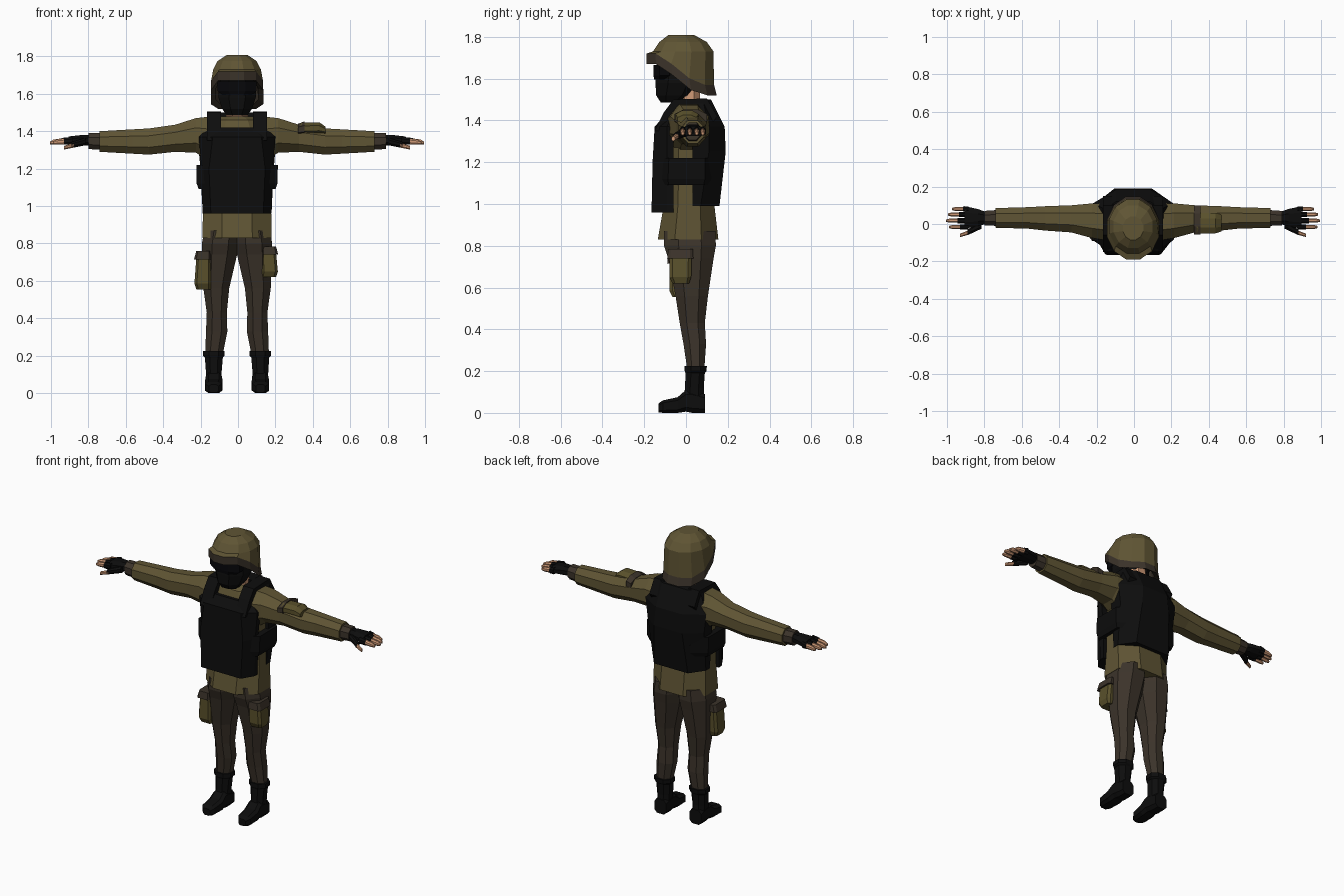
import bpy, bmesh, math

cube = bpy.data.objects.get("Cube")
if cube:
    bpy.data.objects.remove(cube, do_unlink=True)

CENTRE = -0.005


def make_material(name, colour):
    mat = bpy.data.materials.new(name)
    mat.use_nodes = True
    mat.diffuse_color = (*colour, 1)
    mat.node_tree.nodes["Principled BSDF"].inputs["Base Color"].default_value = (*colour, 1)
    return mat


olive = make_material("olive_cloth", (.115, .09, .034))
pouch_olive = make_material("pouch_olive", (.1, .08, .024))
brown = make_material("dark_brown_cloth", (.044, .033, .023))
black = make_material("black_gear", (.004, .004, .004))
glass = make_material("goggle_black", (.002, .002, .003))
skin = make_material("skin", (.62, .32, .18))


def loft(name, rings, materials, side=1, rule=None):
    """Join rings of points into a closed solid; side -1 mirrors it."""
    bm = bmesh.new()
    loops = [[bm.verts.new((CENTRE + side * x, y, z)) for x, y, z in r] for r in rings]
    for i, (low, high) in enumerate(zip(loops, loops[1:])):
        for j in range(len(low)):
            k = (j + 1) % len(low)
            face = bm.faces.new((low[j], low[k], high[k], high[j]))
            face.material_index = rule(i) if rule else 0
    bm.faces.new(loops[0][::-1]).material_index = rule(0) if rule else 0
    bm.faces.new(loops[-1]).material_index = rule(len(loops)) if rule else 0
    bmesh.ops.recalc_face_normals(bm, faces=bm.faces)
    mesh = bpy.data.meshes.new(name)
    bm.to_mesh(mesh)
    bm.free()
    for mat in materials:
        mesh.materials.append(mat)
    obj = bpy.data.objects.new(name, mesh)
    bpy.context.collection.objects.link(obj)
    return obj


def tube(name, axis, rows, mat, side=1, chamfer=.28):
    """Chamfered box sections; each row is position, a-min, a-max, b-min, b-max."""
    place = {"x": lambda t, a, b: (t, a, b),
             "y": lambda t, a, b: (a, t, b),
             "z": lambda t, a, b: (a, b, t)}[axis]
    rings = []
    for t, a, A, b, B in rows:
        p, q = (A - a) * chamfer, (B - b) * chamfer
        outline = [(a + p, b), (A - p, b), (A, b + q), (A, B - q),
                   (A - p, B), (a + p, B), (a, B - q), (a, b + q)]
        rings.append([place(t, u, v) for u, v in outline])
    return loft(name, rings, [mat], side)


def plate(name, rows, back_y, mat):
    """Body armour shell; rows are height, outer half width, outer y, inner half width, inner y."""
    rings = [[(-w, back_y, z), (-w, yo, z), (-v, yi, z), (v, yi, z), (w, yo, z), (w, back_y, z)]
             for z, w, yo, v, yi in rows]
    return loft(name, rings, [mat])


# Jacket and neck
tube("jacket", "z", [(.83, -.185, .185, -.135, .155), (1, -.182, .182, -.105, .135),
                     (1.2, -.18, .18, -.1, .13), (1.38, -.18, .18, -.1, .13),
                     (1.46, -.13, .13, -.07, .11), (1.48, -.08, .08, -.04, .09)], olive)
tube("neck", "z", [(1.42, -.06, .06, -.04, .07), (1.6, -.055, .055, -.03, .065)], skin)

# Armoured vest
plate("vest_front", [(.96, .185, -.09, .14, -.165), (1.2, .19, -.09, .15, -.16),
                     (1.37, .205, -.09, .13, -.15), (1.42, .15, -.07, .08, -.105)], -.06, black)
plate("vest_back", [(.99, .185, .07, .12, .16), (1.25, .2, .11, .1, .19),
                    (1.37, .215, .11, .09, .185), (1.5, .15, .08, .09, .12)], .03, black)
tube("vest_waistband", "z", [(1.09, -.205, .205, -.14, .14), (1.12, -.216, .216, -.145, .15),
                             (1.22, -.218, .218, -.14, .15)], black, chamfer=.2)
strap_outline = [(-.15, 1.35), (-.105, 1.44), (-.06, 1.5), (.1, 1.505), (.15, 1.42), (.1, 1.35)]

# Parts found on both sides
for side, word in ((1, "left_"), (-1, "right_")):
    loft(word + "vest_strap", [[(x, y, z) for y, z in strap_outline] for x in (.085, .16)],
         [black], side)

    # Sleeve, cuff and half-finger glove
    tube(word + "sleeve", "x", [(.13, -.09, .11, 1.23, 1.48), (.22, -.075, .11, 1.285, 1.47),
                                (.33, -.045, .1, 1.29, 1.435), (.47, -.035, .095, 1.275, 1.415),
                                (.56, -.025, .09, 1.28, 1.41), (.735, -.02, .085, 1.29, 1.4)],
         olive, side)
    tube(word + "cuff", "x", [(.72, -.01, .075, 1.3, 1.39), (.795, -.008, .07, 1.305, 1.39)],
         brown, side)
    tube(word + "glove", "x", [(.78, .002, .062, 1.325, 1.378), (.83, -.012, .08, 1.325, 1.38),
                               (.9, -.025, .095, 1.325, 1.372)], black, side)
    for finger, y, tip in (("index", -.016, .985), ("middle", .018, 1),
                           ("ring", .051, .99), ("little", .08, .968)):
        tube(word + finger + "_glove", "x", [(.88, y - .014, y + .014, 1.328, 1.37),
                                            (tip - .06, y - .014, y + .014, 1.328, 1.364)],
             black, side)
        tube(word + finger + "_finger", "x", [(tip - .065, y - .011, y + .011, 1.33, 1.362),
                                             (tip - .02, y - .011, y + .011, 1.328, 1.356),
                                             (tip, y - .006, y + .006, 1.33, 1.345)], skin, side)
    tube(word + "thumb_glove", "x", [(.81, -.025, .02, 1.325, 1.365),
                                    (.885, -.06, -.03, 1.31, 1.342)], black, side)
    tube(word + "thumb", "x", [(.875, -.056, -.032, 1.312, 1.338),
                               (.925, -.07, -.052, 1.302, 1.322)], skin, side)

    # Trouser leg
    tube(word + "trouser_leg", "z", [(.215, .075, .17, .005, .088), (.33, .052, .166, -.012, .096),
                                     (.43, .055, .162, -.03, .09), (.56, .042, .18, -.05, .105),
                                     (.74, .0, .188, -.085, .132), (.8, -.01, .188, -.105, .143),
                                     (.87, -.01, .175, -.105, .14)], brown, side)

    # Boot
    tube(word + "boot_foot", "y", [(-.132, .1, .15, .003, .045), (-.11, .084, .17, 0, .06),
                                   (-.04, .078, .172, 0, .075), (0, .08, .168, .006, .11),
                                   (.03, .08, .168, 0, .11), (.09, .084, .165, 0, .09)],
         black, side, .2)
    tube(word + "boot_shaft", "z", [(.05, .084, .165, -.012, .088), (.12, .082, .167, -.005, .085),
                                    (.19, .076, .172, -.002, .09), (.2, .066, .182, -.006, .098),
                                    (.225, .066, .182, -.006, .1)], black, side)

# Thigh pouches, the right one larger and lower
for side, word, top, bottom, inner, outer in ((1, "left_", .785, .62, .13, .218),
                                              (-1, "right_", .76, .555, .14, .228)):
    tube(word + "thigh_pouch", "z", [(bottom, inner, outer - .01, -.065, .015),
                                     (bottom + .03, inner, outer, -.08, .025),
                                     (top - .01, inner, outer - .012, -.08, .028)],
         pouch_olive, side, .15)
    tube(word + "thigh_pouch_flap", "z", [(top - .045, inner, outer + .002, -.09, .035),
                                          (top, inner, outer - .01, -.085, .033)],
         brown, side, .12)

# Left sleeve pouch and its strap
tube("sleeve_pouch", "x", [(.34, -.05, .06, 1.385, 1.445), (.44, -.05, .06, 1.385, 1.448),
                           (.472, -.04, .05, 1.385, 1.425)], pouch_olive)
tube("sleeve_pouch_strap", "x", [(.325, -.056, .1, 1.375, 1.44),
                                 (.36, -.056, .1, 1.375, 1.452)], brown)

# Masked head and goggles
tube("mask", "z", [(1.485, -.055, .055, -.12, -.03), (1.52, -.08, .08, -.143, .03),
                   (1.58, -.1, .1, -.146, .07), (1.72, -.1, .1, -.14, .09)], black)
tube("goggles", "z", [(1.595, -.08, .08, -.152, -.06), (1.615, -.104, .104, -.156, -.05),
                      (1.665, -.104, .104, -.156, -.05)], glass)

# Helmet with a dropped nape and a brown rim
SIDES = 12


def rim_height(y):
    slope = min(1, max(0, (y + .13) / .16))
    return 1.67 - .13 * slope - .02 * (y > .06)


def helmet_ring(half_width, front, back, height):
    middle, reach = (front + back) / 2, (back - front) / 2
    ring = []
    for i in range(SIDES):
        angle = math.tau * (i + .5) / SIDES
        x, y = half_width * math.cos(angle), middle + reach * math.sin(angle) * 1.03
        ring.append((x * 1.03, y, height(y) if callable(height) else height))
    return ring


loft("helmet", [helmet_ring(.1, -.13, .1, 1.69),
                helmet_ring(.115, -.15, .115, lambda y: rim_height(y) + .02),
                helmet_ring(.141, -.19, .148, rim_height),
                helmet_ring(.139, -.19, .135, lambda y: rim_height(y) + .05),
                helmet_ring(.128, -.158, .132, 1.73),
                helmet_ring(.105, -.128, .1, 1.775),
                helmet_ring(.055, -.085, .04, 1.808)],
     [brown, olive], rule=lambda band: int(band >= 3))
